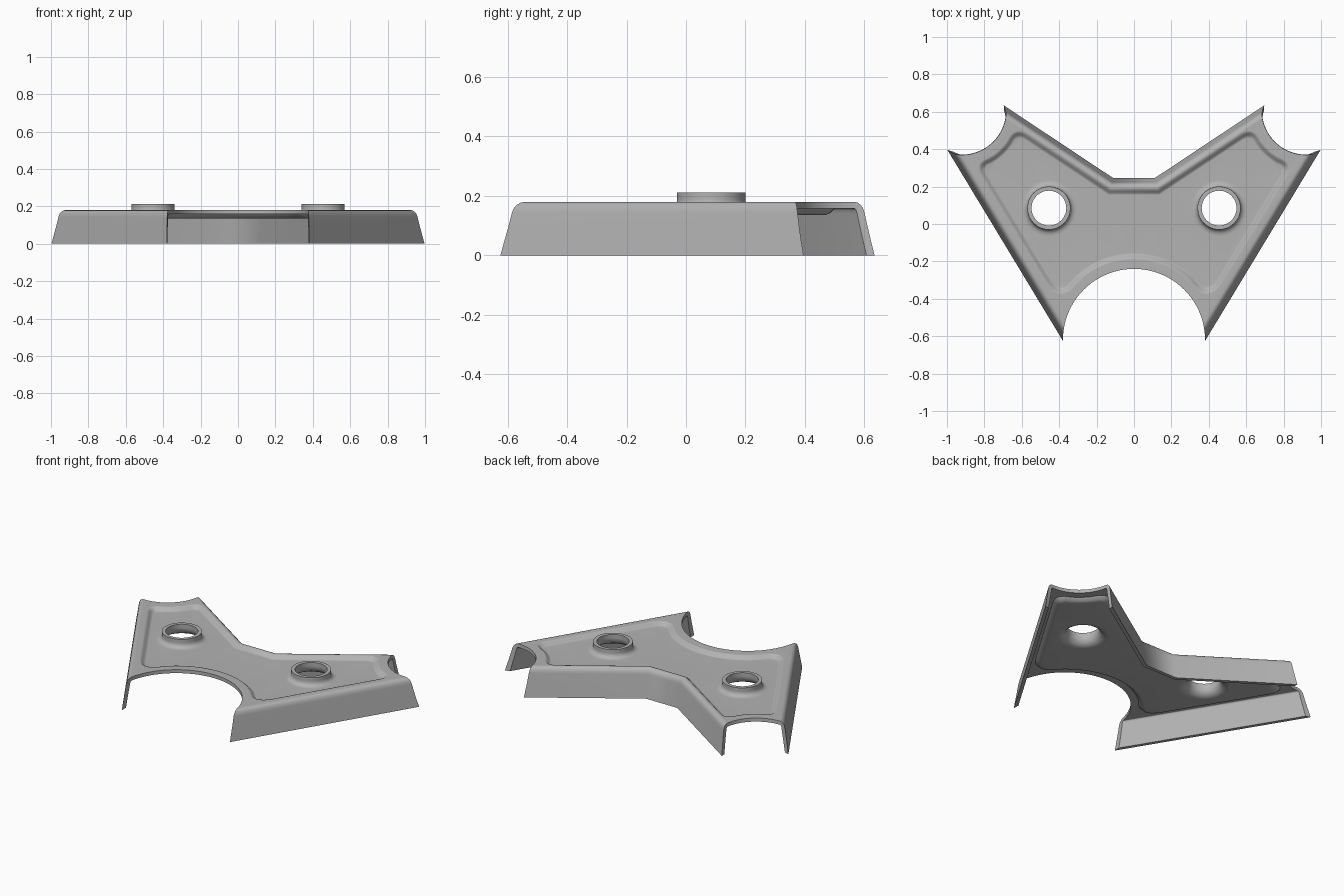
import bpy, bmesh, math
from mathutils import Vector

cube = bpy.data.objects.get("Cube")
if cube:
    bpy.data.objects.remove(cube, do_unlink=True)

SHEET = 0.022
NOTCH = Vector((0.92, 0.607))
FRONT = Vector((0, -0.62))

steel = bpy.data.materials.new("grey_steel")
steel.use_nodes = True
GREY = (0.45, 0.45, 0.45, 1)
steel.diffuse_color = GREY
steel.node_tree.nodes["Principled BSDF"].inputs["Base Color"].default_value = GREY


def mirrored(half):
    """Close a clockwise right-hand half outline with its mirror image."""
    left = [Vector((-p.x, p.y)) for p in reversed(half) if abs(p.x) > 1e-4]
    return half + left


def inset(points, distance):
    """Mitred inward offset of a clockwise outline."""
    result = []
    for i, p in enumerate(points):
        a = (p - points[i - 1]).normalized()
        b = (points[(i + 1) % len(points)] - p).normalized()
        na, nb = Vector((a.y, -a.x)), Vector((b.y, -b.x))
        result.append(p + (na + nb) * (distance / (1 + na.dot(nb))))
    return result


def arc(centre, radius, start, end, steps):
    angles = [math.radians(start + (end - start) * i / steps) for i in range(steps + 1)]
    return [centre + radius * Vector((math.cos(a), math.sin(a))) for a in angles]


def rounded(before, corner, after, steps=8):
    """Curve that starts at one point, bends round a corner and ends at another."""
    ts = [i / steps for i in range(steps + 1)]
    return [before * (1 - t) ** 2 + corner * 2 * t * (1 - t) + after * t * t for t in ts]


def toward(p, q, length):
    return p + (q - p).normalized() * length


def add_loop(bm, points, z):
    return [bm.verts.new((p.x, p.y, z)) for p in points]


def loft(bm, loops):
    for lower, upper in zip(loops, loops[1:]):
        for i in range(len(lower)):
            bm.faces.new((lower[i - 1], lower[i], upper[i], upper[i - 1]))


def fill(bm, loops):
    """Flat face between an outer loop and the loops inside it."""
    edges = [bm.edges.get((l[i - 1], l[i])) for l in loops for i in range(len(l))]
    bmesh.ops.triangle_fill(bm, use_beauty=True, edges=edges, normal=(0, 0, 1))


def make_object(name, bm):
    mesh = bpy.data.meshes.new(name)
    bm.to_mesh(mesh)
    bm.free()
    obj = bpy.data.objects.new(name, mesh)
    bpy.context.collection.objects.link(obj)
    return obj


def apply_modifier(obj, modifier):
    bpy.context.view_layer.objects.active = obj
    bpy.ops.object.modifier_apply(modifier=modifier.name)


# Outer outline, its ends running on into the cut-outs
inner, back = Vector((0.11, 0.245)), Vector((0.69, 0.63))
side, leg = Vector((1, 0.4)), Vector((0.38, -0.625))
outline = mirrored([inner, toward(back, inner, -0.2), toward(side, leg, -0.2),
                    toward(leg, side, -0.3)])

# Recess outline: parallel to the flanges and to the curved cut-outs
mid, tip = Vector((0.126, 0.19)), Vector((0.64, 0.53))
outer, toe = Vector((0.862, 0.327)), Vector((0.393, -0.445))
end_arc = arc(NOTCH, 0.29, 214, 240, 6)
front_arc = arc(FRONT, 0.43, 47, 90, 12)
recess = mirrored([mid] + rounded(toward(tip, mid, 0.09), tip, end_arc[0])
                  + end_arc[1:-1]
                  + rounded(end_arc[-1], outer, toward(outer, toe, 0.09))
                  + rounded(toward(toe, outer, 0.16), toe, front_arc[0])
                  + front_arc[1:])

# Pressed sheet: flanges, rounded shoulder, recess and two raised collars
bm = bmesh.new()
shoulder = [(0, 0), (0.022, 0.145), (0.026, 0.16), (0.032, 0.17), (0.04, 0.177), (0.05, 0.18)]
flange_loops = [add_loop(bm, inset(outline, d), z) for d, z in shoulder]
loft(bm, flange_loops)
step = [(0, 0.18), (0.008, 0.178), (0.017, 0.17), (0.026, 0.161), (0.035, 0.158)]
recess_loops = [add_loop(bm, inset(recess, d), z) for d, z in step]
loft(bm, recess_loops)
fill(bm, [flange_loops[-1], recess_loops[0]])

collar = [(0.15, 0.158), (0.135, 0.16), (0.123, 0.167), (0.116, 0.178), (0.115, 0.19), (0.115, 0.212)]
floor_loops = [recess_loops[-1]]
for s in (-1, 1):
    centre = Vector((0.455 * s, 0.085))
    rings = [add_loop(bm, arc(centre, r, 0, 352.5, 47), z) for r, z in collar]
    loft(bm, rings)
    floor_loops.append(rings[0])
fill(bm, floor_loops)

bmesh.ops.recalc_face_normals(bm, faces=bm.faces[:])
bm.normal_update()
if sum(f.normal.z * f.calc_area() for f in bm.faces) < 0:
    bmesh.ops.reverse_faces(bm, faces=bm.faces[:])
bracket = make_object("pressed_bracket", bm)
bracket.data.materials.append(steel)

thick = bracket.modifiers.new("sheet_thickness", 'SOLIDIFY')
thick.thickness = SHEET
thick.offset = -1
thick.use_even_offset = True
apply_modifier(bracket, thick)
for v in bracket.data.vertices:
    v.co.z = max(v.co.z, 0)


# Curved cut-outs at both ends and the front
def cut(name, low, high):
    cutter_bm = bmesh.new()
    bottom, top = add_loop(cutter_bm, low, -0.1), add_loop(cutter_bm, high, 0.3)
    loft(cutter_bm, [bottom, top])
    cutter_bm.faces.new(bottom)
    cutter_bm.faces.new(top)
    bmesh.ops.recalc_face_normals(cutter_bm, faces=cutter_bm.faces[:])
    cutter = make_object(name, cutter_bm)
    cutter.hide_render = True
    boolean = bracket.modifiers.new(name, 'BOOLEAN')
    boolean.operation = 'DIFFERENCE'
    boolean.solver = 'EXACT'
    boolean.object = cutter
    apply_modifier(bracket, boolean)
    bpy.data.objects.remove(cutter, do_unlink=True)


for s, label in ((1, "left"), (-1, "right")):
    centre = Vector((NOTCH.x * s, NOTCH.y))
    cut(label + "_end_cutter", arc(centre, 0.218, 0, 355, 71), arc(centre, 0.246, 0, 355, 71))
mouth = arc(FRONT, 0.38, 0, 180, 48) + [Vector((-0.38, -1.2)), Vector((0.38, -1.2))]
cut("front_cutter", mouth, mouth)

# Smooth bends with crisp sheet edges
bpy.ops.object.select_all(action='DESELECT')
bracket.select_set(True)
bpy.context.view_layer.objects.active = bracket
bpy.ops.object.shade_smooth_by_angle(angle=math.radians(35))
weighted = bracket.modifiers.new("weighted_normals", 'WEIGHTED_NORMAL')
weighted.keep_sharp = True
